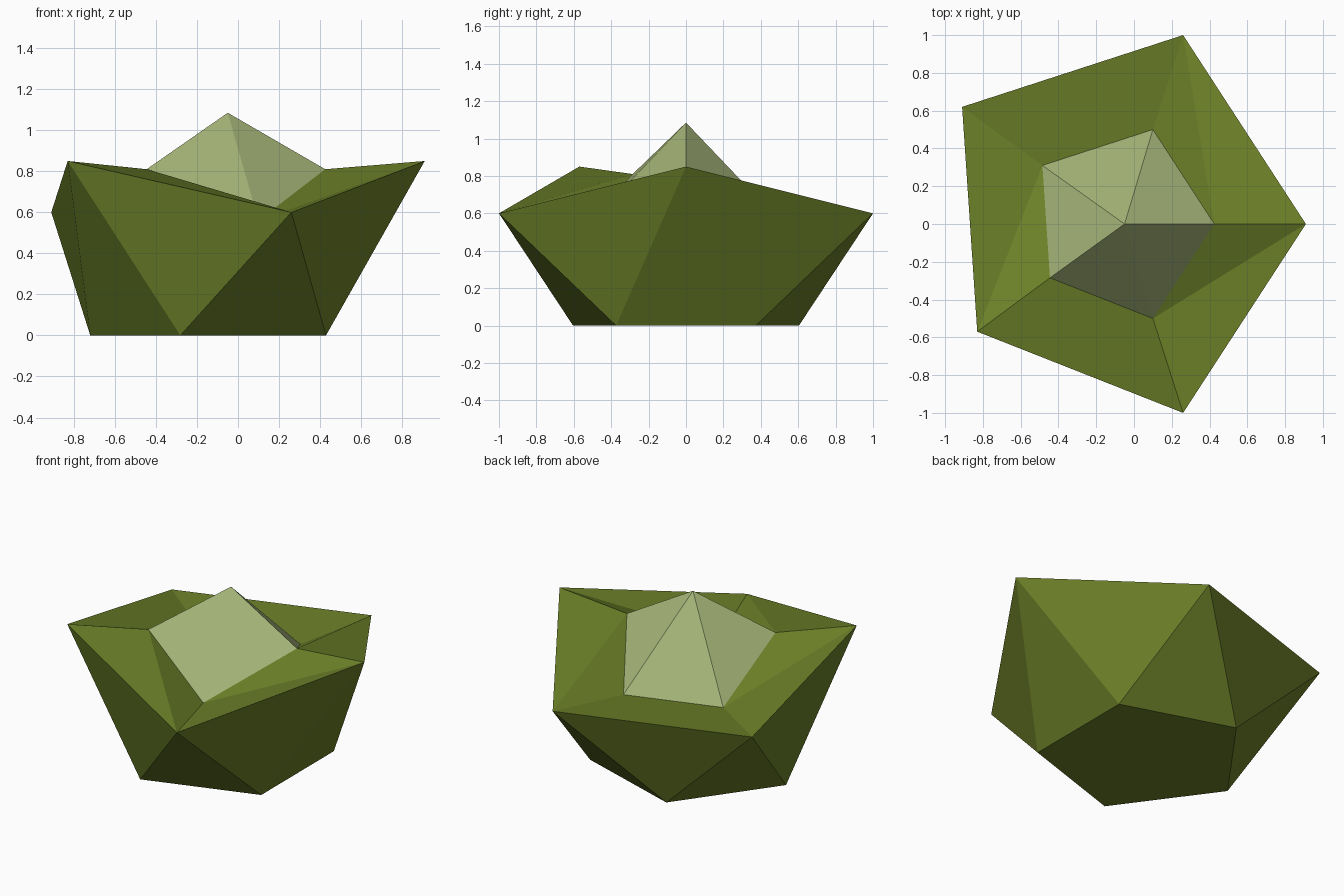
import bpy
from math import sin, cos, radians
from mathutils import Vector

if "Cube" in bpy.data.objects:
    bpy.data.objects.remove(bpy.data.objects["Cube"])

N = 5


def material(name, rgb):
    m = bpy.data.materials.new(name)
    m.diffuse_color = (*rgb, 1)
    m.use_nodes = True
    m.node_tree.nodes["Principled BSDF"].inputs["Base Color"].default_value = m.diffuse_color
    return m


def make(name, verts, faces, mat):
    me = bpy.data.meshes.new(name)
    me.from_pydata([tuple(v) for v in verts], [], faces)
    me.materials.append(mat)
    me.update()
    ob = bpy.data.objects.new(name, me)
    bpy.context.collection.objects.link(ob)
    return ob


olive = material("olive green", (0.147, 0.212, 0.021))
pale = material("pale green", (0.37, 0.45, 0.185))

# Regular base pentagon, uneven outer rim, inner rim halfway to the middle
base = [Vector((-0.085 + 0.635 * cos(radians(36 + 72 * i)),
                0.635 * sin(radians(36 + 72 * i)), 0)) for i in range(N)]
rim = [Vector(p) for p in ((0.91, 0, 0.85), (0.26, 1.0, 0.60), (-0.91, 0.62, 0.60),
                           (-0.83, -0.57, 0.85), (0.26, -1.0, 0.60))]
inner = [Vector(((p.x - 0.06) / 2, p.y / 2, p.z - 0.04)) for p in rim]

# Faceted body: base, zigzag sides and sloping top ledge
faces = [tuple(reversed(range(N)))]
for i in range(N):
    j = (i + 1) % N
    q, qn, p, pn, e, en = i, j, N + i, N + j, 2 * N + i, 2 * N + j
    faces += [(p, q, pn), (q, qn, pn), (p, pn, e), (pn, en, e)]
make("faceted_body", base + rim + inner, faces, olive)

# Pale pointed cap rising from the inner rim
apex = Vector((-0.05, 0, 1.085))
make("pointed_cap", inner + [apex], [(i, (i + 1) % N, N) for i in range(N)], pale)
